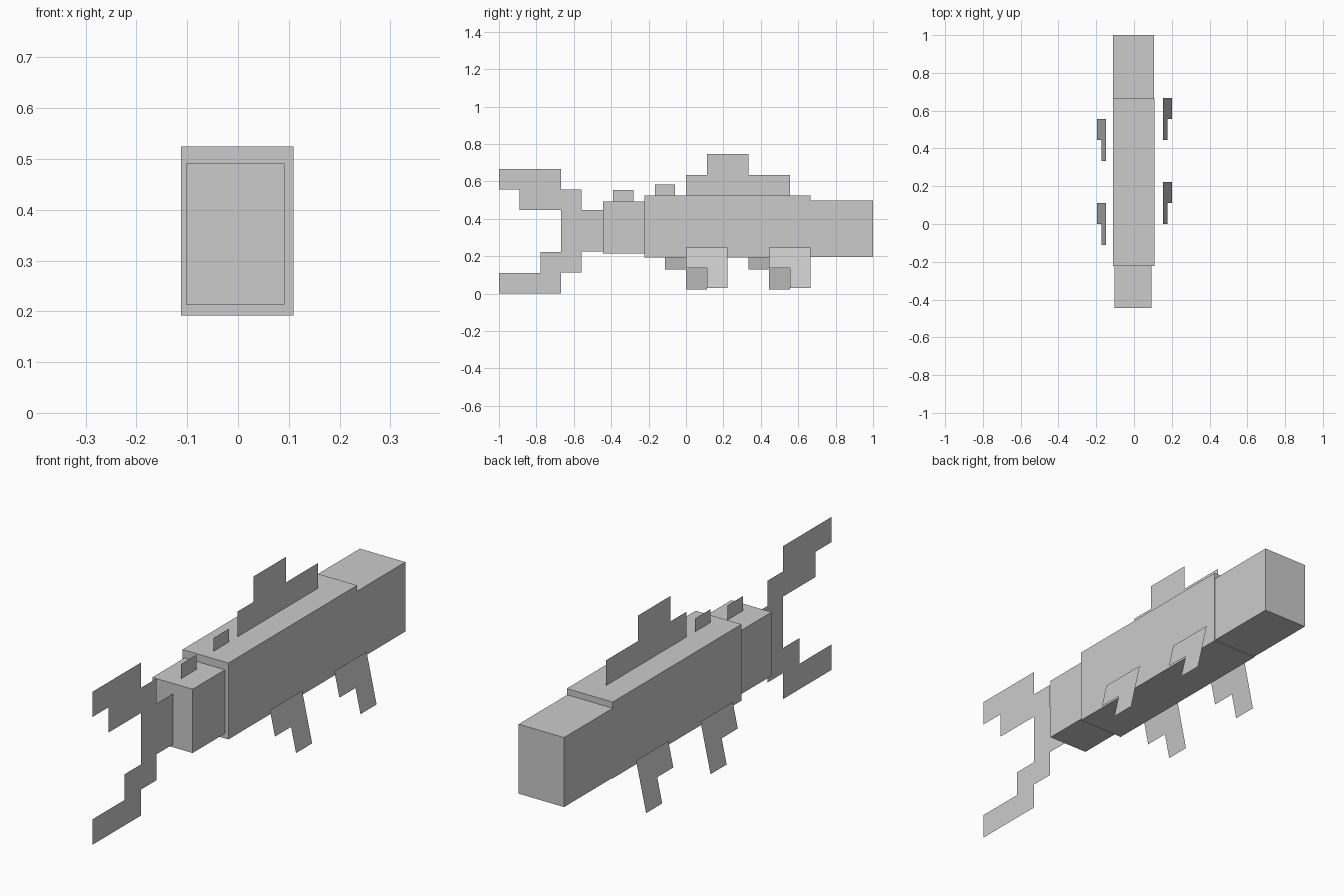
import bpy

grey = bpy.data.materials.new("plain grey")
grey.diffuse_color = (0.6, 0.6, 0.6, 1)


def make(name, verts, faces):
    mesh = bpy.data.meshes.new(name)
    mesh.from_pydata(verts, [], faces)
    mesh.materials.append(grey)
    obj = bpy.data.objects.new(name, mesh)
    bpy.context.collection.objects.link(obj)
    return obj


def box(name, x0, x1, y0, y1, z0, z1):
    verts = [(x, y, z) for x in (x0, x1) for y in (y0, y1) for z in (z0, z1)]
    make(name, verts, [(0, 1, 3, 2), (4, 6, 7, 5), (0, 4, 5, 1),
                       (2, 3, 7, 6), (0, 2, 6, 4), (1, 5, 7, 3)])


def sheet(name, outline, x_at=lambda z: -0.002):
    """Thin flat fin from a (y, z) outline, x may lean with height."""
    make(name, [(x_at(z), y, z) for y, z in outline], [range(len(outline))])


# Blocky body
box("body", -0.112, 0.109, -0.222, 0.665, 0.192, 0.525)
box("head", -0.112, 0.107, 0.665, 1.0, 0.195, 0.498)
box("tail_base", -0.102, 0.092, -0.444, -0.222, 0.213, 0.491)

# Forked tail fin
sheet("tail_fin", [
    (-1, 0.667), (-1, 0.557), (-0.889, 0.557), (-0.889, 0.447),
    (-0.667, 0.447), (-0.667, 0.223), (-0.778, 0.223), (-0.778, 0.111),
    (-1, 0.111), (-1, 0), (-0.667, 0), (-0.667, 0.113), (-0.558, 0.113),
    (-0.558, 0.226), (-0.444, 0.226), (-0.444, 0.447), (-0.558, 0.447),
    (-0.558, 0.557), (-0.667, 0.557), (-0.667, 0.667)])

# Stepped back fin and two small finlets
sheet("back_fin", [
    (0, 0.525), (0.555, 0.525), (0.555, 0.635), (0.333, 0.635),
    (0.333, 0.746), (0.111, 0.746), (0.111, 0.635), (0, 0.635)])
sheet("front_finlet", [(-0.167, 0.525), (-0.058, 0.525),
                       (-0.058, 0.583), (-0.167, 0.583)])
sheet("tail_finlet", [(-0.39, 0.491), (-0.282, 0.491),
                      (-0.282, 0.555), (-0.39, 0.555)])

# Two pairs of L-shaped side fins, splayed outwards and staggered
for side, label, y_shift, z0 in ((1, "right", 0, 0.030), (-1, "left", -0.111, 0.021)):
    top_x = 0.154 if side > 0 else 0.148
    for pair, y_pair in (("front", 0), ("rear", 0.444)):
        y = y_pair + y_shift
        sheet(f"{label}_{pair}_side_fin", [
            (y, z0 + 0.217), (y, z0 + 0.108), (y + 0.111, z0 + 0.108),
            (y + 0.111, z0), (y + 0.222, z0), (y + 0.222, z0 + 0.108),
            (y + 0.222, z0 + 0.217)],
            lambda z: side * (top_x + (z0 + 0.217 - z) * 0.222))
